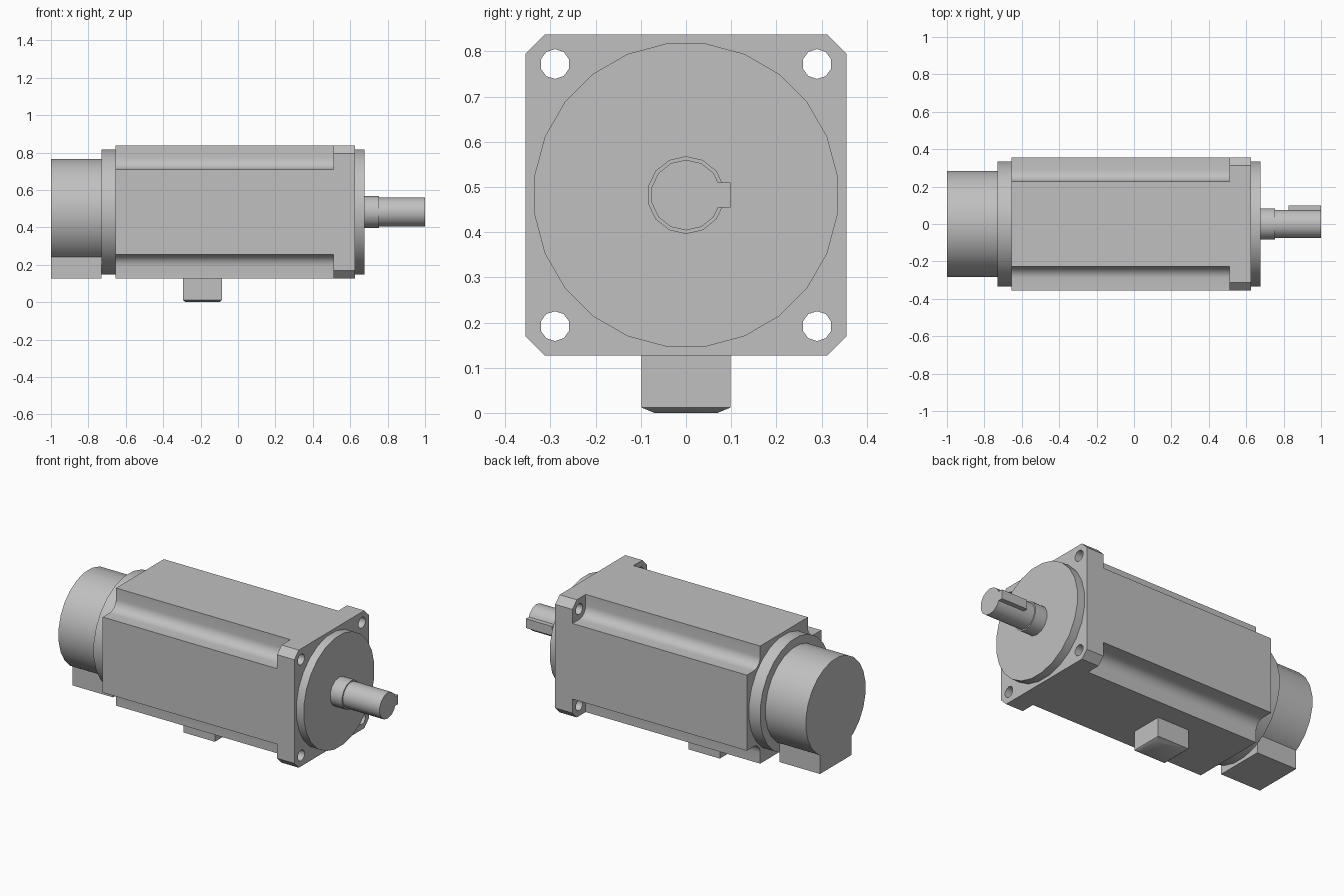
import bpy, bmesh
from math import cos, sin, pi, radians

old = bpy.data.objects.get("Cube")
if old:
    bpy.data.objects.remove(old, do_unlink=True)

AXIS_Z = 0.482   # height of the shaft axis
HALF = 0.355     # half width of the square housing
HOLE = 0.29      # bolt hole offset from the axis

grey = bpy.data.materials.new("machined_grey")
grey.use_nodes = True
colour = (0.53, 0.53, 0.53, 1)
grey.diffuse_color = colour
grey.node_tree.nodes["Principled BSDF"].inputs["Base Color"].default_value = colour


def finish(name, bm):
    bmesh.ops.recalc_face_normals(bm, faces=bm.faces)
    mesh = bpy.data.meshes.new(name)
    bm.to_mesh(mesh)
    bm.free()
    mesh.materials.append(grey)
    obj = bpy.data.objects.new(name, mesh)
    bpy.context.collection.objects.link(obj)
    bpy.ops.object.select_all(action="DESELECT")
    obj.select_set(True)
    bpy.context.view_layer.objects.active = obj
    bpy.ops.object.shade_smooth_by_angle(angle=radians(40))
    return obj


def circle(r, n, y=0, z=0):
    return [(y + r * cos(2 * pi * (i + 0.5) / n), z + r * sin(2 * pi * (i + 0.5) / n))
            for i in range(n)]


def rect(y, z0, z1):
    return [(-y, z0), (y, z0), (y, z1), (-y, z1)]


def prism(name, x0, x1, outline, holes=()):
    """Extrude a y/z profile, relative to the shaft axis, from x0 to x1."""
    bm = bmesh.new()
    edges = []
    for loop in (outline, *holes):
        vs = [bm.verts.new((x0, y, AXIS_Z + z)) for y, z in loop]
        if holes:
            edges += [bm.edges.new((a, b)) for a, b in zip(vs, vs[1:] + vs[:1])]
        else:
            bm.faces.new(vs)
    if holes:
        bmesh.ops.triangle_fill(bm, use_beauty=True, edges=edges)
    caps = bm.faces[:]
    new = bmesh.ops.extrude_face_region(bm, geom=caps, use_keep_orig=True)["geom"]
    bmesh.ops.translate(bm, vec=(x1 - x0, 0, 0),
                        verts=[v for v in new if isinstance(v, bmesh.types.BMVert)])
    return finish(name, bm)


def four_corners(corner):
    """Repeat a counter-clockwise corner run by quarter turns."""
    pts, run = [], corner
    for _ in range(4):
        pts += run
        run = [(-z, y) for y, z in run]
    return pts


# Housing with filleted corner channels that clear the bolt holes
r = 0.062
inner = HOLE - r
arc = [(HOLE - r * sin(a), HOLE - r * cos(a)) for a in [i * pi / 12 for i in range(7)]]
prism("motor_housing", -0.655, 0.51,
      four_corners([(HALF, inner)] + arc + [(inner, HALF)]))

# Mounting flange with chamfered corners and bolt holes
c = HALF - 0.042
prism("mounting_flange", 0.51, 0.625, four_corners([(HALF, c), (c, HALF)]),
      [circle(0.033, 10, y, z) for y in (-HOLE, HOLE) for z in (-HOLE, HOLE)])

# Round parts along the axis
prism("pilot_disc", 0.625, 0.675, circle(0.338, 24))
prism("shaft_shoulder", 0.675, 0.755, circle(0.086, 14))
prism("output_shaft", 0.755, 1.0, circle(0.078, 14))
prism("rear_ring", -0.73, -0.655, circle(0.337, 24))
prism("encoder_cover", -1.0, -0.73, circle(0.286, 24))

# Shaft key on the rear side of the shaft
prism("shaft_key", 0.825, 1.0,
      [(0.05, -0.028), (0.099, -0.028), (0.099, 0.028), (0.05, 0.028)])

# Cable outlet below the encoder
prism("encoder_outlet", -1.0, -0.73, rect(0.15, -HALF, -0.2))

# Power connector with a tapered foot
bm = bmesh.new()
rings = []
for half_x, half_y, z in ((0.09, 0.07, 0), (0.105, 0.099, 0.012), (0.105, 0.099, 0.14)):
    rings.append([bm.verts.new((-0.19 + sx * half_x, sy * half_y, z))
                  for sx, sy in ((-1, -1), (1, -1), (1, 1), (-1, 1))])
for lo, hi in zip(rings, rings[1:]):
    for i in range(4):
        j = (i + 1) % 4
        bm.faces.new((lo[i], lo[j], hi[j], hi[i]))
bm.faces.new(rings[0])
bm.faces.new(rings[-1])
finish("power_connector", bm)
